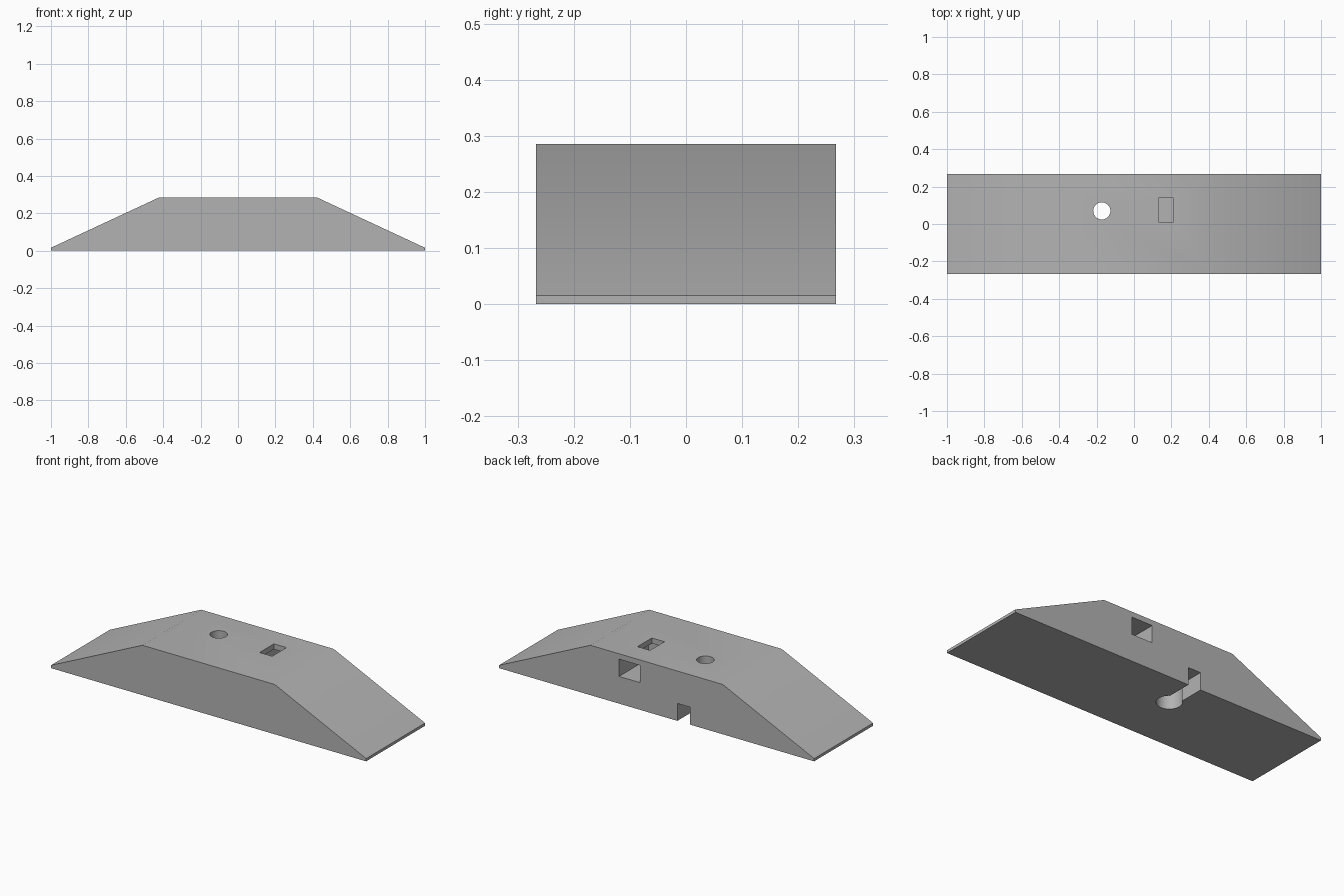
import bpy
import bmesh
import math

cube = bpy.data.objects.get("Cube")
if cube:
    bpy.data.objects.remove(cube, do_unlink=True)

HALF_DEPTH = 0.267
TOP = 0.286

grey = bpy.data.materials.new("plain grey")
grey.use_nodes = True
colour = (0.45, 0.45, 0.45, 1)
grey.diffuse_color = colour
grey.node_tree.nodes["Principled BSDF"].inputs["Base Color"].default_value = colour


def prism(name, outline, lift, height_vector):
    """Extrude a flat outline along a vector; lift maps outline points to 3D."""
    bm = bmesh.new()
    face = bm.faces.new([bm.verts.new(lift(a, b)) for a, b in outline])
    grown = bmesh.ops.extrude_face_region(bm, geom=[face])["geom"]
    moved = [g for g in grown if isinstance(g, bmesh.types.BMVert)]
    bmesh.ops.translate(bm, verts=moved, vec=height_vector)
    bmesh.ops.recalc_face_normals(bm, faces=bm.faces)
    mesh = bpy.data.meshes.new(name)
    bm.to_mesh(mesh)
    bm.free()
    mesh.materials.append(grey)
    obj = bpy.data.objects.new(name, mesh)
    bpy.context.collection.objects.link(obj)
    return obj


def box(name, x, y, z):
    outline = [(x[0], y[0]), (x[1], y[0]), (x[1], y[1]), (x[0], y[1])]
    return prism(name, outline, lambda a, b: (a, b, z[0]), (0, 0, z[1] - z[0]))


def cylinder(name, centre, radius, z, sides=24):
    turn = [2 * math.pi * i / sides for i in range(sides)]
    outline = [(centre[0] + radius * math.cos(t), centre[1] + radius * math.sin(t)) for t in turn]
    return prism(name, outline, lambda a, b: (a, b, z[0]), (0, 0, z[1] - z[0]))


# Ramped block with thin end lips
half = [(1, 0), (1, 0.016), (0.42, TOP)]
profile = half + [(-x, z) for x, z in reversed(half)]
body = prism("ramped_block", profile, lambda x, z: (x, -HALF_DEPTH, z), (0, 2 * HALF_DEPTH, 0))

# Cutters: bolt hole with counterbore and rear slot, switch pocket with rear cavity
hole = (-0.172, 0.07)
cutters = [
    cylinder("bolt_hole_cutter", hole, 0.046, (-0.1, 0.4)),
    cylinder("counterbore_cutter", hole, 0.067, (-0.1, 0.1)),
    box("rear_slot_cutter", (-0.212, -0.132), (0.07, 0.4), (-0.1, 0.1)),
    box("rear_cavity_cutter", (0.105, 0.238), (0.0, 0.4), (0.156, 0.255)),
    box("top_pocket_cutter", (0.13, 0.21), (0.01, 0.14), (0.2, 0.4)),
]

bpy.ops.object.select_all(action='DESELECT')
bpy.context.view_layer.objects.active = body
body.select_set(True)
for cutter in cutters:
    cutter.hide_render = True
    cut = body.modifiers.new(cutter.name, 'BOOLEAN')
    cut.operation = 'DIFFERENCE'
    cut.solver = 'EXACT'
    cut.object = cutter
    bpy.ops.object.modifier_apply(modifier=cut.name)
    bpy.data.objects.remove(cutter, do_unlink=True)

# Soft shading over the shallow ramp creases, crisp elsewhere
bpy.ops.object.shade_smooth_by_angle(angle=math.radians(30))
